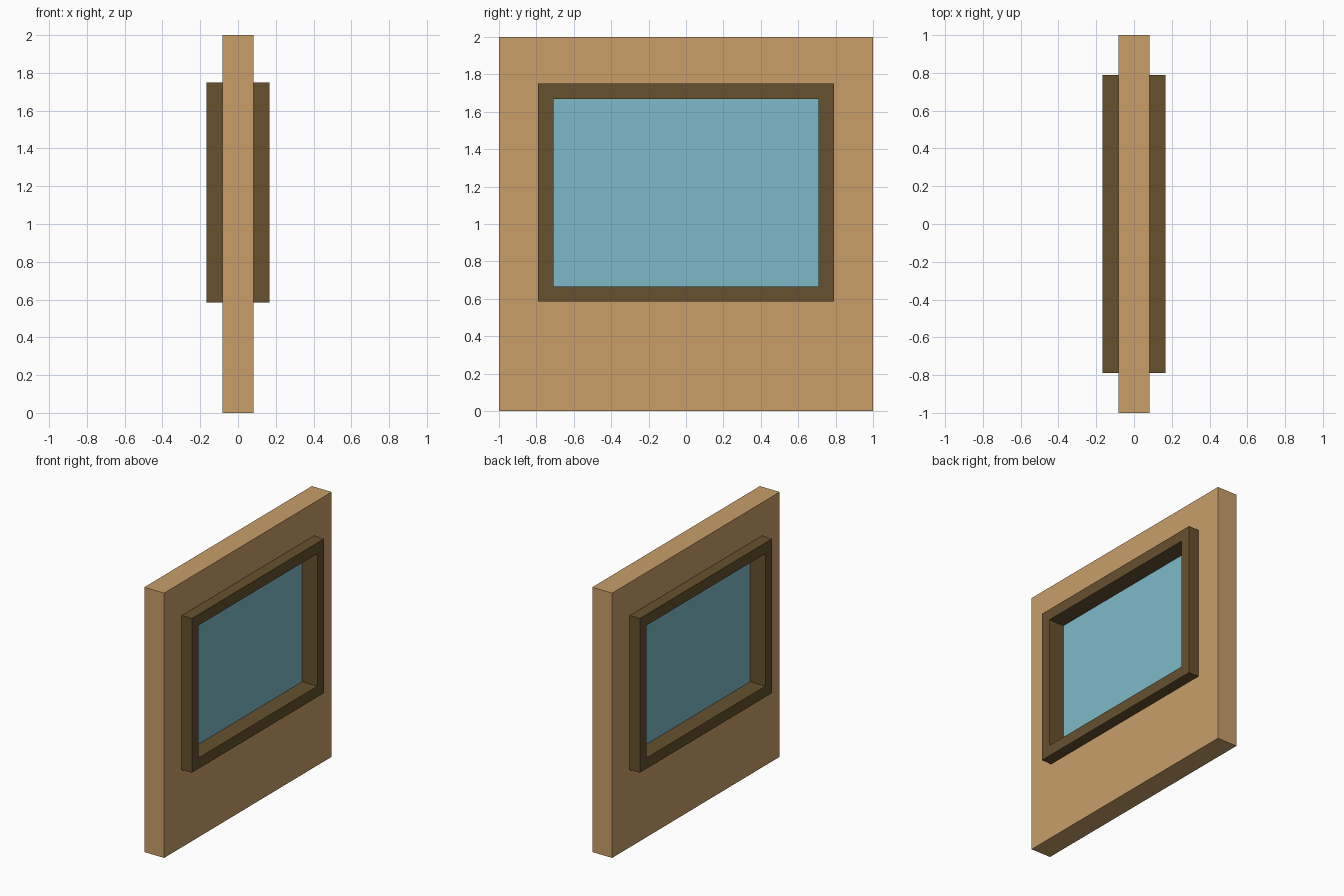
import bpy, bmesh

if "Cube" in bpy.data.objects:
    bpy.data.objects.remove(bpy.data.objects["Cube"])


def material(name, rgb):
    m = bpy.data.materials.new(name)
    m.diffuse_color = (*rgb, 1)
    m.use_nodes = True
    m.node_tree.nodes["Principled BSDF"].inputs["Base Color"].default_value = m.diffuse_color
    return m


def finish(name, bm, mat):
    bmesh.ops.recalc_face_normals(bm, faces=bm.faces)
    mesh = bpy.data.meshes.new(name)
    bm.to_mesh(mesh)
    bm.free()
    mesh.materials.append(mat)
    ob = bpy.data.objects.new(name, mesh)
    bpy.context.collection.objects.link(ob)


def loop(bm, x, half_y, z0, z1):
    pts = [(-half_y, z0), (half_y, z0), (half_y, z1), (-half_y, z1)]
    return [bm.verts.new((x, y, z)) for y, z in pts]


def ring(name, half_x, outer, inner, mat):
    """Rectangular panel with a rectangular opening through x."""
    bm = bmesh.new()
    loops = [loop(bm, x, *r) for x, r in
             [(half_x, outer), (half_x, inner), (-half_x, inner), (-half_x, outer)]]
    for a, b in zip(loops, loops[1:] + loops[:1]):
        for i in range(4):
            j = (i + 1) % 4
            bm.faces.new((a[i], a[j], b[j], b[i]))
    finish(name, bm, mat)


def panel(name, half_x, rect, mat):
    """Solid rectangular slab."""
    bm = bmesh.new()
    a, b = loop(bm, half_x, *rect), loop(bm, -half_x, *rect)
    bm.faces.new(a)
    bm.faces.new(b)
    for i in range(4):
        j = (i + 1) % 4
        bm.faces.new((a[i], a[j], b[j], b[i]))
    finish(name, bm, mat)


wood = material("light_wood", (0.578, 0.347, 0.141))
dark = material("dark_wood", (0.133, 0.082, 0.028))
blue = material("glass_blue", (0.212, 0.491, 0.584))

# Rectangles as (half width in y, bottom z, top z)
wall_edge = (1.0, 0.0, 2.0)
frame_edge = (0.79, 0.585, 1.75)
opening = (0.708, 0.667, 1.667)

# Wall, window frame through it, and the recessed pane
ring("wall", 0.083, wall_edge, frame_edge, wood)
ring("window_frame", 0.167, frame_edge, opening, dark)
panel("window_pane", 0.04, opening, blue)
